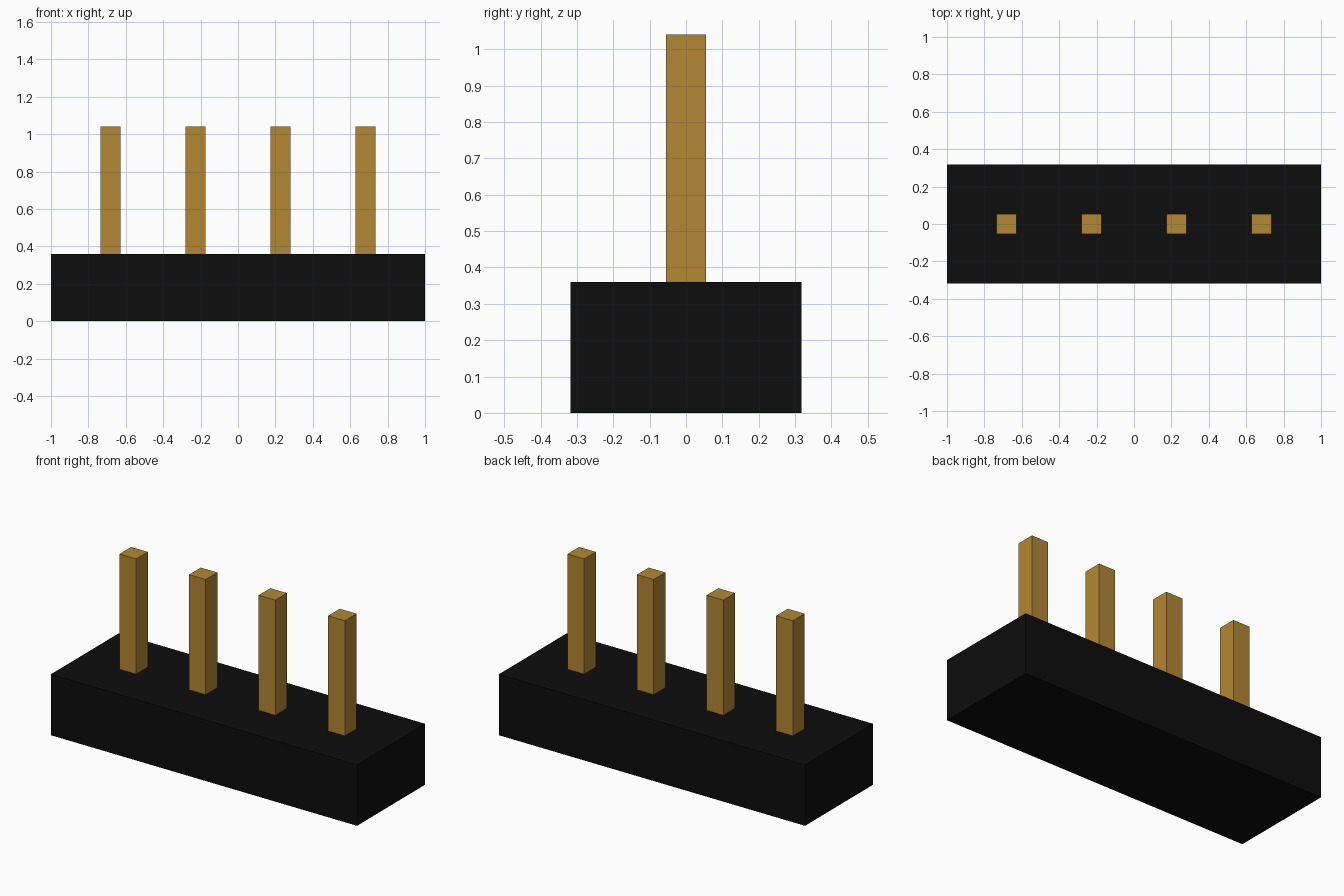
import bpy

default = bpy.data.objects.get("Cube")
if default:
    bpy.data.objects.remove(default, do_unlink=True)


def make_material(name, rgb):
    mat = bpy.data.materials.new(name)
    mat.use_nodes = True
    color = (*rgb, 1.0)
    mat.diffuse_color = color
    mat.node_tree.nodes["Principled BSDF"].inputs["Base Color"].default_value = color
    return mat


def box(name, size, x, bottom, mat):
    """Axis-aligned box standing on the given height."""
    bpy.ops.mesh.primitive_cube_add(size=1, location=(x, 0, bottom + size[2] / 2))
    obj = bpy.context.object
    obj.name = name
    obj.scale = size
    bpy.ops.object.transform_apply(location=False, rotation=False, scale=True)
    obj.data.materials.append(mat)
    return obj


black = make_material("black plastic", (0.004, 0.004, 0.004))
gold = make_material("gold metal", (0.448, 0.246, 0.034))

BASE_HEIGHT = 0.36
TOTAL_HEIGHT = 1.04
PIN_WIDTH = 0.109
PITCH = 0.4545

# Plastic housing
box("base_block", (2.0, 0.635, BASE_HEIGHT), 0, 0, black)

# Row of evenly spaced square pins
for i in range(4):
    box(f"pin_{i + 1}", (PIN_WIDTH, PIN_WIDTH, TOTAL_HEIGHT - BASE_HEIGHT),
        (i - 1.5) * PITCH, BASE_HEIGHT, gold)
